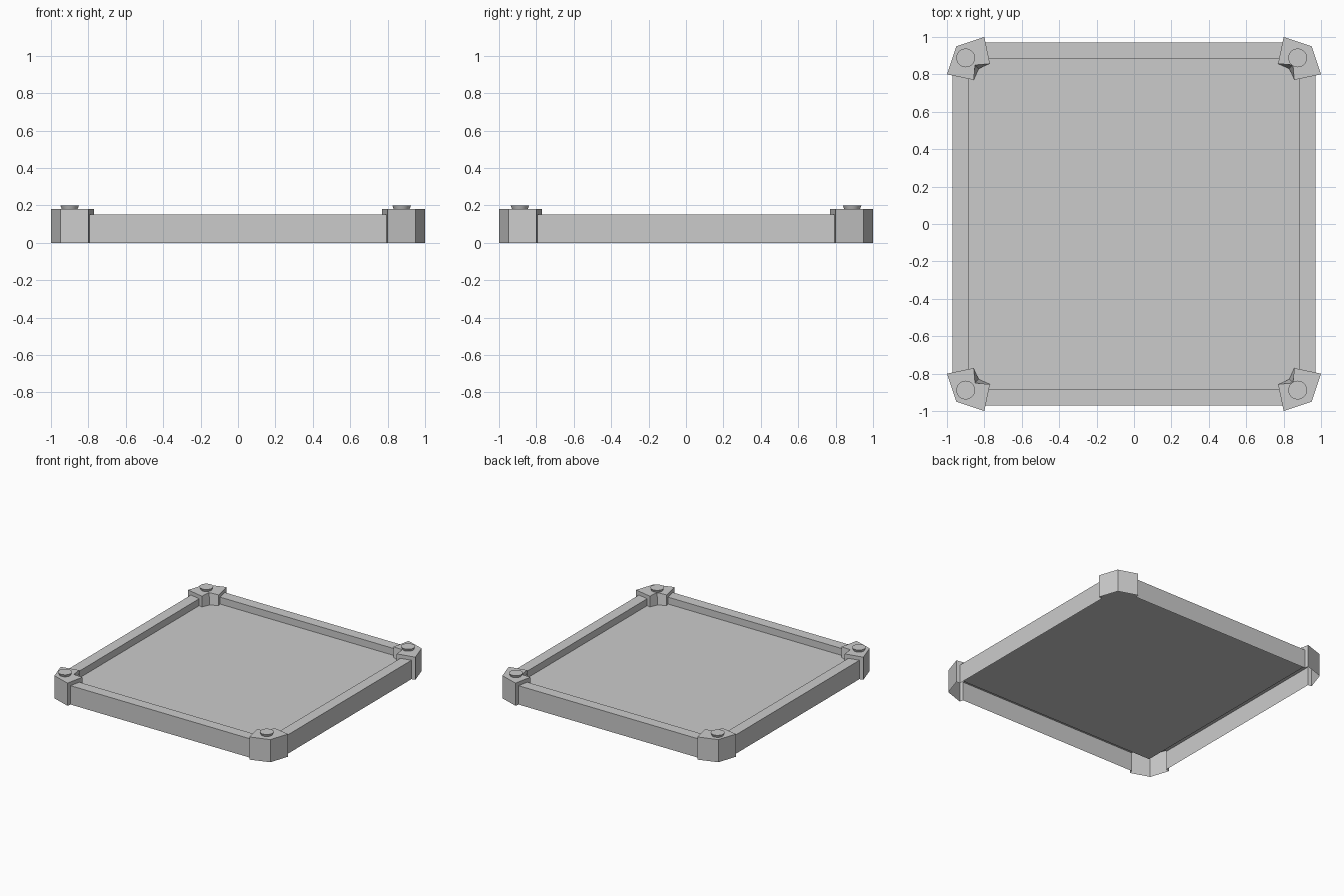
import bpy, bmesh
from mathutils import Matrix, Vector

if "Cube" in bpy.data.objects:
    bpy.data.objects.remove(bpy.data.objects["Cube"])

FLOOR, RIM, TOP, PEG = 0.095, 0.15, 0.18, 0.20
OUT, INN = 0.97, 0.885          # outer and inner wall planes
X_OUT, X_INN = 0.794, 0.776     # where the walls meet the corner posts


def make(name, polys, flip=False):
    """Mesh object from a short list of polygons."""
    bm = bmesh.new()
    for p in polys:
        pts = list(reversed(p)) if flip else p
        bm.faces.new([bm.verts.new(v) for v in pts])
    bmesh.ops.remove_doubles(bm, verts=bm.verts[:], dist=1e-5)
    me = bpy.data.meshes.new(name)
    bm.to_mesh(me)
    bm.free()
    ob = bpy.data.objects.new(name, me)
    bpy.context.collection.objects.link(ob)
    return ob


# Tray floor: a thin raised sheet, open underneath
make("tray_floor", [[(-INN, -INN, FLOOR), (INN, -INN, FLOOR),
                     (INN, INN, FLOOR), (-INN, INN, FLOOR)]])

# Four hollow walls: outer side, rim, inner side
profile = [(X_OUT, OUT, 0), (X_OUT, OUT, RIM), (X_INN, INN, RIM), (X_INN, INN, FLOOR)]
for i, side in enumerate(("front", "right", "back", "left")):
    rot = Matrix.Rotation(i * 1.5707963, 4, 'Z')
    polys = []
    for (xa, d, za), (xb, e, zb) in zip(profile, profile[1:]):
        quad = [(-xa, -d, za), (xa, -d, za), (xb, -e, zb), (-xb, -e, zb)]
        polys.append([rot @ Vector(v) for v in quad])
    make(side + "_wall", polys)

# Corner post shell: (start, end, bottom z), anticlockwise around the +x +y corner
notch_top, notch_low = (0.85, 0.85), (0.83, 0.83)
half = [((0.95, 0.95), (0.8, 1.0), 0),
        ((0.8, 1.0), (X_OUT, OUT), 0),
        ((X_OUT, OUT), (X_INN, INN), RIM),
        ((X_INN, INN), (0.77, 0.857), FLOOR)]


def post_polys():
    polys = []
    for a, b, z in half:
        quad = [(*a, z), (*b, z), (*b, TOP), (*a, TOP)]
        polys.append(quad)
        polys.append([(y, x, h) for x, y, h in reversed(quad)])
    # Notch faces lean in towards the top
    tip = (0.77, 0.857)
    quad = [(*tip, FLOOR), (*notch_low, FLOOR), (*notch_top, TOP), (*tip, TOP)]
    polys.append(quad)
    polys.append([(y, x, h) for x, y, h in reversed(quad)])
    # Top cap
    ring = [h[0] for h in half] + [tip, notch_top]
    ring += [(y, x) for x, y in reversed([h[0] for h in half[1:]] + [tip])]
    polys.append([(x, y, TOP) for x, y in ring])
    return polys


for sx, xn in ((-1, "left"), (1, "right")):
    for sy, yn in ((-1, "front"), (1, "back")):
        polys = [[(sx * x, sy * y, z) for x, y, z in p] for p in post_polys()]
        make(f"{yn}_{xn}_post", polys, flip=sx * sy < 0)
        # Flared round peg on the post
        px = 0.875 if sx > 0 else -0.90
        bpy.ops.mesh.primitive_cone_add(vertices=32, radius1=0.042, radius2=0.05,
                                        depth=PEG - TOP,
                                        location=(px, sy * 0.888, (PEG + TOP) / 2))
        peg = bpy.context.object
        peg.name = f"{yn}_{xn}_peg"
        bpy.ops.object.shade_smooth_by_angle()
